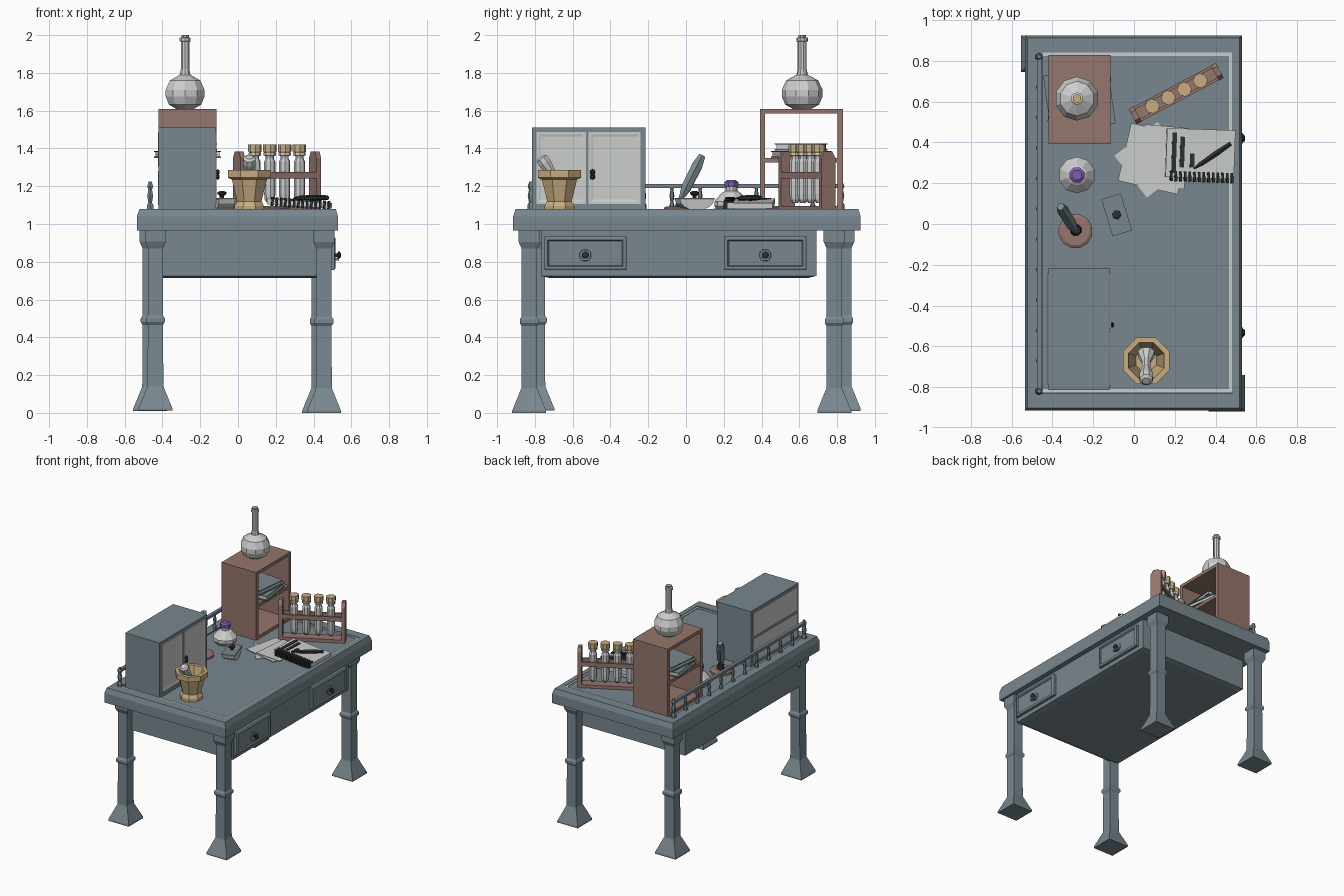
import bpy, bmesh, math
from mathutils import Matrix, Vector

if "Cube" in bpy.data.objects:
    bpy.data.objects.remove(bpy.data.objects["Cube"])


def material(name, r, g, b):
    m = bpy.data.materials.new(name)
    m.use_nodes = True
    m.diffuse_color = (r, g, b, 1)
    m.node_tree.nodes["Principled BSDF"].inputs["Base Color"].default_value = (r, g, b, 1)
    return m


SLATE = material("slate blue paint", .19, .245, .275)
BROWN = material("reddish wood", .30, .18, .15)
PALE = material("pale grey", .60, .61, .60)
TAN = material("tan wood", .58, .42, .22)
PURPLE = material("purple glass", .22, .11, .43)
DARK = material("dark metal", .025, .03, .035)

ALONG_X = Matrix(((0, 0, 1, 0), (1, 0, 0, 0), (0, 1, 0, 0), (0, 0, 0, 1)))
TOP = 1.07


def place(x, y, z, turn=0, tilt=0):
    return (Matrix.Translation((x, y, z)) @ Matrix.Rotation(math.radians(turn), 4, 'Z')
            @ Matrix.Rotation(math.radians(tilt), 4, 'Y'))


def loft(name, rings, mat, matrix=Matrix()):
    """Skin a stack of equal-sized point rings and cap both ends."""
    bm = bmesh.new()
    rows = [[bm.verts.new(p) for p in ring] for ring in rings]
    for a, b in zip(rows, rows[1:]):
        for i in range(len(a)):
            j = (i + 1) % len(a)
            bm.faces.new((a[i], a[j], b[j], b[i]))
    bm.faces.new(rows[0][::-1])
    bm.faces.new(rows[-1])
    bm.transform(matrix)
    bmesh.ops.recalc_face_normals(bm, faces=bm.faces)
    mesh = bpy.data.meshes.new(name)
    bm.to_mesh(mesh)
    bm.free()
    mesh.materials.append(mat)
    ob = bpy.data.objects.new(name, mesh)
    bpy.context.collection.objects.link(ob)
    return ob


def rect(x0, x1, y0, y1, z, inset=0):
    i = inset
    return [(x0 + i, y0 + i, z), (x1 - i, y0 + i, z), (x1 - i, y1 - i, z), (x0 + i, y1 - i, z)]


def box(name, x0, x1, y0, y1, z0, z1, mat, matrix=Matrix()):
    return loft(name, [rect(x0, x1, y0, y1, z) for z in (z0, z1)], mat, matrix)


def lathe(name, profile, n, mat, matrix=Matrix()):
    turn = math.pi / n
    rings = [[(r * math.cos(turn + 2 * math.pi * k / n), r * math.sin(turn + 2 * math.pi * k / n), z)
              for k in range(n)] for r, z in profile]
    return loft(name, rings, mat, matrix)


def rod(name, a, b, profile, n, mat):
    """Lathe from a to b; profile heights run from 0 to 1."""
    a, d = Vector(a), Vector(b) - Vector(a)
    m = Matrix.Translation(a) @ d.to_track_quat('Z', 'Y').to_matrix().to_4x4()
    return lathe(name, [(r, t * d.length) for r, t in profile], n, mat, m)


# Table top with a mitred, raised border
edge = (-.535, .53, -.915, .925)
field = (-.45, .48, -.83, .84)
loft("table_top", [rect(*edge, .965), rect(*edge, 1.04), rect(*edge, 1.08, .013),
                   rect(*field, 1.08), rect(*field, TOP)], SLATE)
box("inlay_right", .465, .48, -.82, .84, 1.068, 1.076, PALE)
box("inlay_front", -.45, .48, -.825, -.81, 1.068, 1.076, PALE)
box("inlay_back", -.45, .48, .825, .84, 1.068, 1.076, PALE)

# Apron box and drawers
apron = (-.475, .49, -.765, .69)
loft("apron", [rect(*apron, .715, .04), rect(*apron, .725), rect(*apron, .97)], SLATE)
for y in (-.533, .42):
    d = (y - .217, y + .217, .757, .933)
    loft("drawer_front", [rect(*d, .48), rect(*d, .51), rect(*d, .515, .008), rect(*d, .515, .018),
                          rect(*d, .507, .024)], SLATE, ALONG_X)
    m = place(.505, y, .835) @ ALONG_X
    lathe("drawer_plate", [(.034, 0), (.03, .008)], 8, SLATE, m)
    lathe("drawer_knob", [(.01, 0), (.01, .018), (.02, .026), (.02, .034), (.01, .04)], 8, DARK, m)
    box("drawer_pull", -.026, .026, -.028, -.016, .01, .03, SLATE, m)

# Square legs with flared feet
leg = [(.09, 0), (.09, .012), (.042, .13), (.04, .46), (.05, .475), (.05, .495), (.04, .51),
       (.04, .87), (.056, .905), (.056, .97)]
for x, y, z in ((.455, -.83, 0), (-.465, .835, .01), (-.437, -.787, .012), (.43, .785, 0)):
    lathe("leg", [(r * math.sqrt(2), z + h * (1 - z)) for r, h in leg], 4, SLATE, place(x, y, 0))

# Railing
box("rail", -.477, -.453, -.83, .83, 1.19, 1.212, SLATE)
for k in range(12):
    y = -.82 + k * 1.64 / 11
    end = k in (0, 11)
    s = 1.4 if end else 1
    lathe("baluster", [(.014 * s, 1.075), (.014 * s, 1.1), (.008 * s, 1.115), (.013 * s, 1.15),
                       (.008 * s, 1.18), (.013 * s, 1.2), (.009, 1.225 if end else 1.205)],
          6, SLATE, place(-.465, y, 0))

# Painted cabinet with pale doors and back panels
cab = (-.815, -.215, TOP, 1.51)
box("cabinet", *cab, -.42, -.12, SLATE, ALONG_X)
for y0, y1 in ((-.792, -.53), (-.515, -.24)):
    door = (y0, y1, 1.105, 1.487)
    loft("cabinet_door", [rect(*door, -.125), rect(*door, -.113), rect(*door, -.113, .012),
                          rect(*door, -.117, .025)], PALE, ALONG_X)
for z0, z1 in ((1.1, 1.28), (1.305, 1.485)):
    box("cabinet_back_panel", -.424, -.415, -.79, -.24, z0, z1, PALE)
for z in (1.25, 1.275):
    lathe("cabinet_knob", [(.008, 0), (.016, .01), (.008, .02)], 6, DARK,
          place(-.117, -.495, z) @ ALONG_X)

# Open wooden shelf with two books
for y in (.392, .803):
    box("shelf_side", -.42, -.115, y, y + .027, TOP, 1.61, BROWN)
for z in (TOP, 1.325, 1.585):
    box("shelf_board", -.42, -.115, .41, .81, z, z + .025, BROWN)
for z, turn, s in ((1.35, 8, 1), (1.39, -6, .9)):
    m = place(-.268, .61, z, turn)
    for name, t, h, g, mat in (("book_cover", 0, .007, 0, SLATE), ("book_pages", .007, .03, .008, PALE),
                               ("book_cover", .03, .037, 0, SLATE)):
        box(name, -.16 * s + g, .16 * s - g, -.14 * s + g, .14 * s - g, t, h, mat, m)

# Round flask
lathe("flask", [(.05, 1.61), (.09, 1.632), (.108, 1.675), (.108, 1.71), (.085, 1.76), (.03, 1.79),
                (.024, 1.82), (.024, 1.965), (.031, 1.968), (.031, 1.985), (.024, 1.988)],
      10, PALE, place(-.28, .615, 0))
lathe("flask_cork", [(.02, 1.98), (.022, 2.0)], 8, TAN, place(-.28, .615, 0))

# Test tube rack
rack = place(.207, .64, 0, 28)
for s in (-1, 1):
    loft("rack_end", [[(s * .228 + dx, y, z) for y, z in
                       ((-.042, TOP), (.042, TOP), (.042, 1.35), (.022, 1.385), (-.022, 1.385), (-.042, 1.35))]
                      for dx in (-.014, .014)], BROWN, rack)
    box("rack_rail", -.22, .22, s * .033 - .007, s * .033 + .007, 1.24, 1.275, BROWN, rack)
box("rack_base", -.22, .22, -.04, .04, TOP, 1.095, BROWN, rack)
for k in range(4):
    m = rack @ place(-.133 + k * .089, 0, 0)
    lathe("test_tube", [(.014, 1.11), (.027, 1.13), (.03, 1.16), (.03, 1.33), (.022, 1.345),
                        (.022, 1.36), (.033, 1.363), (.033, 1.377)], 8, PALE, m)
    lathe("tube_cork", [(.022, 1.365), (.036, 1.385), (.036, 1.42)], 8, TAN, m)

# Loose sheets
for k, (x, y, turn) in enumerate(((.09, .315, 38), (.10, .32, -13), (.15, .33, -5))):
    w, d = ((.135, .13), (.15, .145), (.11, .15))[k]
    box("paper_sheet", -w, w, -d, d, 0, .004, PALE, place(x, y, TOP + .002 + k * .006, turn))

# Spiral notebook with pen and ink marks
book = place(.325, .345, 1.105, -2, 4)
box("notebook", -.168, .168, -.12, .12, -.012, .018, PALE, book)
for k in range(14):
    box("notebook_coil", -.008, .004, -.14, -.09, -.02, .028, DARK,
        book @ place(-.15 + k * .023, 0, 0, 6))
for x, y0, y1 in ((-.13, -.1, .1), (-.09, -.07, .08), (-.04, -.07, .0)):
    box("ink_mark", x - .011, x + .011, y0, y1, .017, .024, DARK, book)
rod("writing_pen", book @ Vector((-.03, -.075, .03)), book @ Vector((.145, .055, .045)),
    [(.004, 0), (.013, .2), (.016, .6), (.012, 1)], 6, DARK)

# Ink bottle
lathe("ink_bottle", [(.07, TOP), (.09, 1.095), (.09, 1.12), (.05, 1.165), (.032, 1.175), (.032, 1.2)],
      10, PALE, place(-.28, .24, 0))
lathe("ink_stopper", [(.036, 1.195), (.04, 1.205), (.04, 1.222), (.025, 1.232)], 8, PURPLE,
      place(-.28, .24, 0))

# Pen stand
lathe("pen_stand", [(.085, TOP), (.085, 1.085), (.07, 1.093)], 12, BROWN, place(-.287, -.035, 0))
lathe("pen_socket", [(.03, 1.09), (.022, 1.13)], 8, DARK, place(-.285, -.03, 0))
rod("stand_pen", (-.28, -.045, 1.10), (-.36, .085, 1.36),
    [(.01, 0), (.018, .2), (.03, .35), (.032, .8), (.02, 1)], 6, SLATE)

# Rocker blotter
blot = place(-.085, .045, TOP, 17)
curve = [(.095 * math.cos(a), .062 + .06 * math.sin(a))
         for a in [math.pi * (1 + k / 8) for k in range(9)]]
loft("blotter_rocker", [[(x, y, z) for y, z in curve] for x in (-.045, .045)], PALE, blot)
box("blotter_plate", -.05, .05, -.095, .095, .06, .068, SLATE, blot)
lathe("blotter_knob", [(.012, .066), (.012, .08), (.024, .088), (.024, .098), (.012, .104)], 6, DARK, blot)

# Mortar and pestle
lathe("mortar", [(.085, TOP), (.085, 1.095), (.07, 1.12), (.1, 1.235), (.123, 1.245), (.123, 1.285),
                 (.095, 1.285), (.055, 1.13)], 8, TAN, place(.06, -.67, 0))
rod("pestle", (.06, -.62, 1.14), (.06, -.77, 1.355),
    [(.035, 0), (.045, .12), (.024, .35), (.022, .55), (.036, .85), (.034, .96), (.02, 1)], 8, PALE)
